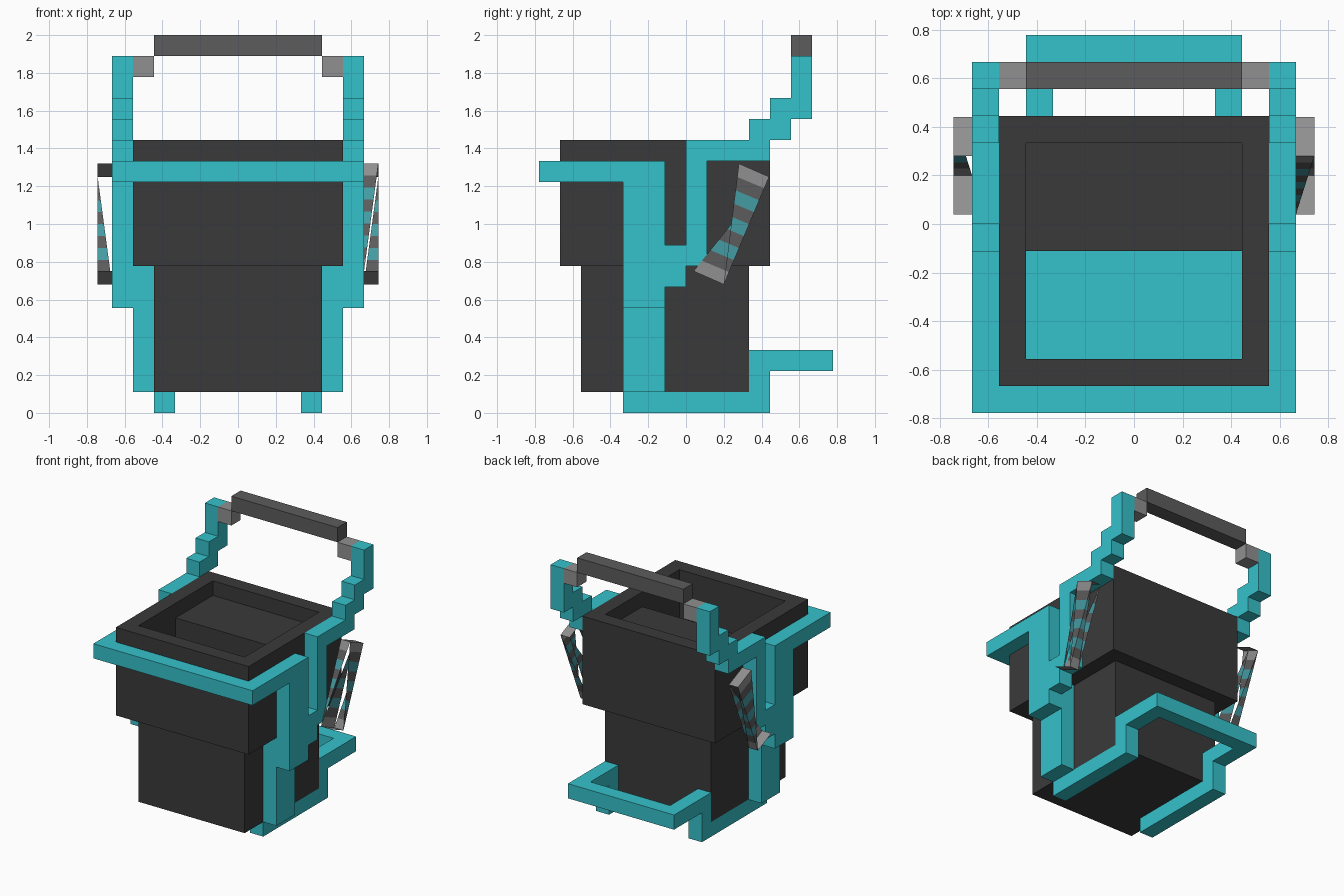
import bpy, bmesh
from mathutils import Vector

U = 1 / 9  # grid step of the blocky design

if "Cube" in bpy.data.objects:
    bpy.data.objects.remove(bpy.data.objects["Cube"], do_unlink=True)


def material(name, rgb):
    m = bpy.data.materials.new(name)
    m.use_nodes = True
    m.diffuse_color = (*rgb, 1)
    m.node_tree.nodes["Principled BSDF"].inputs["Base Color"].default_value = (*rgb, 1)
    return m


charcoal = material("charcoal", (0.042, 0.042, 0.042))
teal = material("teal", (0.036, 0.54, 0.6))
grip_grey = material("grip grey", (0.107, 0.107, 0.107))
light_grey = material("light grey", (0.28, 0.28, 0.28))
muted_teal = material("muted teal", (0.06, 0.33, 0.37))


def finish(name, bm, mats):
    mesh = bpy.data.meshes.new(name)
    bm.to_mesh(mesh)
    bm.free()
    for m in mats:
        mesh.materials.append(m)
    ob = bpy.data.objects.new(name, mesh)
    bpy.context.collection.objects.link(ob)
    return ob


def box_mesh(lo, hi):
    bm = bmesh.new()
    bmesh.ops.create_cube(bm, size=1)
    lo, hi = Vector(lo) * U, Vector(hi) * U
    for v in bm.verts:
        v.co = Vector([(a + b) / 2 + c * (b - a) for a, b, c in zip(lo, hi, v.co)])
    return bm


def box(name, lo, hi, mat):
    return finish(name, box_mesh(lo, hi), [mat])


def side_profile(name, points, x0, x1, mat):
    """Extrude a (y, z) outline from x0 to x1."""
    bm = bmesh.new()
    face = bm.faces.new([bm.verts.new((x0 * U, y * U, z * U)) for y, z in points])
    ext = bmesh.ops.extrude_face_region(bm, geom=[face])["geom"]
    moved = [g for g in ext if isinstance(g, bmesh.types.BMVert)]
    bmesh.ops.translate(bm, verts=moved, vec=((x1 - x0) * U, 0, 0))
    bmesh.ops.recalc_face_normals(bm, faces=bm.faces)
    return finish(name, bm, [mat])


def sink(bm, face, depth):
    """Push a face straight down, leaving walls behind it."""
    new = bmesh.ops.extrude_discrete_faces(bm, faces=[face])["faces"][0]
    # walls are built from the old border
    return new


# Upper bin: open rim, shallow shelf at the back, deep pit at the front
bm = box_mesh((-5, -6, 7), (5, 4, 13))
top = max(bm.faces, key=lambda f: f.calc_center_median().z)
bmesh.ops.inset_region(bm, faces=[top], thickness=U, use_even_offset=True)


def push_down(bm, face, steps):
    ext = bmesh.ops.extrude_face_region(bm, geom=[face])["geom"]
    verts = [g for g in ext if isinstance(g, bmesh.types.BMVert)]
    if face.is_valid:
        bmesh.ops.delete(bm, geom=[face], context="FACES_ONLY")
    bmesh.ops.translate(bm, verts=verts, vec=(0, 0, -steps * U))
    return [g for g in ext if isinstance(g, bmesh.types.BMFace)][0]


floor = push_down(bm, top, 1)
bmesh.ops.bisect_plane(bm, geom=[floor, *floor.edges, *floor.verts],
                       plane_co=(0, -U, 0), plane_no=(0, 1, 0))
pit = min((f for f in bm.faces if f.normal.z > 0.9 and abs(f.calc_center_median().z - 12 * U) < 0.01),
          key=lambda f: f.calc_center_median().y)
push_down(bm, pit, 4).material_index = 1
bmesh.ops.recalc_face_normals(bm, faces=bm.faces)
finish("upper_bin", bm, [charcoal, teal])

# Lower bin
box("lower_bin", (-4, -5, 1), (4, 3, 7), charcoal)

# Cross bars of the frame and the carrying grip
box("front_bar", (-5, -7, 11), (5, -6, 12), teal)
box("back_foot_bar", (-3, 6, 2), (3, 7, 3), teal)
box("handle_grip", (-4, 5, 17), (4, 6, 18), grip_grey)

FRAME = [(-7, 11), (-3, 11), (-3, 5), (-1, 5), (-1, 6), (0, 6), (0, 7), (1, 7), (1, 12),
         (4, 12), (4, 13), (5, 13), (5, 14), (6, 14), (6, 17), (5, 17), (5, 15), (4, 15),
         (4, 14), (3, 14), (3, 13), (0, 13), (0, 8), (-1, 8), (-1, 12), (-7, 12)]
FOOT = [(-3, 0), (4, 0), (4, 2), (7, 2), (7, 3), (3, 3), (3, 1), (-3, 1)]


def strap(name, s):
    """Leaning striped strap: capped ends joined by half-open sides."""
    bm = bmesh.new()
    ends = {"ft": (0.28, 1.32), "bt": (0.44, 1.25), "fb": (0.04, 0.75), "bb": (0.2, 0.68)}
    v = {}
    for key, (y, z) in ends.items():
        v["i" + key] = bm.verts.new((s * 0.667, y, z))
        v["o" + key] = bm.verts.new((s * 0.743, y, z))
    panels = ["ift oft obt ibt", "ifb ofb obb ibb", "oft obt obb", "ifb ibb ibt"]
    if s > 0:
        panels += ["oft ift ifb", "obt obb ibb"]
    else:
        panels += ["obt obb ibb"]
    for p in panels:
        bm.faces.new([v[k] for k in p.split()])
    # Cut the stripes across the length
    start, run = Vector((0, 0.28, 1.32)), Vector((0, -0.24, -0.57))
    bands = 9
    for i in range(1, bands):
        bmesh.ops.bisect_plane(bm, geom=[*bm.verts, *bm.edges, *bm.faces],
                               plane_co=start + run * i / bands, plane_no=run)
    for f in bm.faces:
        t = (f.calc_center_median() - start).dot(run) / run.length_squared
        band = min(bands - 1, max(0, int(t * bands)))
        f.material_index = 0 if band in (0, bands - 1) else 1 + (band + 1) % 2
    finish(name, bm, [light_grey, grip_grey, muted_teal])


# Mirrored side parts
for side, s in (("left", 1), ("right", -1)):
    side_profile(side + "_frame", FRAME, 5 * s, 6 * s, teal)
    side_profile(side + "_foot_rail", FOOT, 3 * s, 4 * s, teal)
    xs = sorted((4 * s, 5 * s))
    box(side + "_lower_post", (xs[0], -3, 1), (xs[1], -1, 7), teal)
    box(side + "_handle_joint", (xs[0], 5, 16), (xs[1], 6, 17), light_grey)
    strap(side + "_strap", s)
